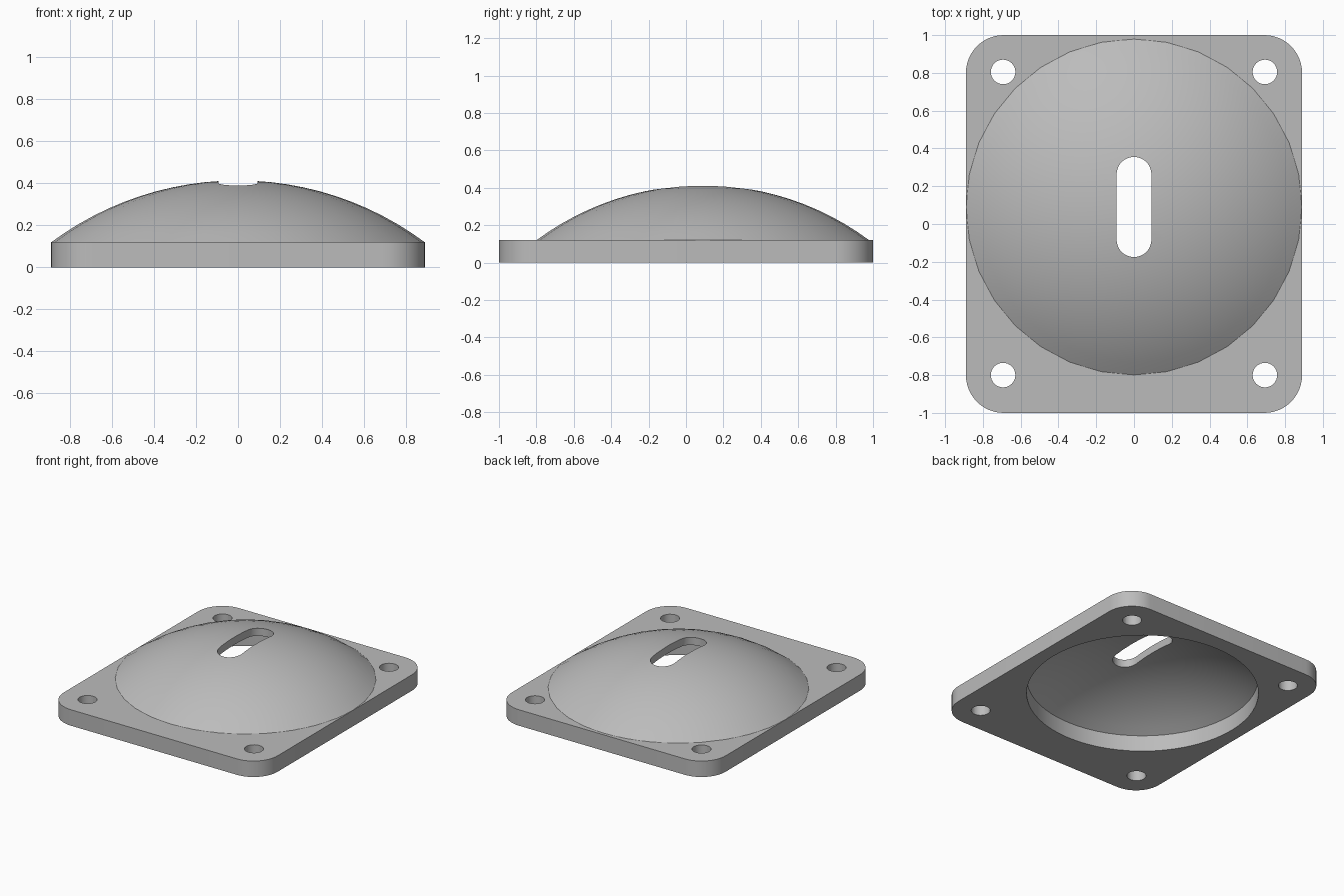
import bpy, bmesh
from math import sin, cos, pi, sqrt, asin, radians

if "Cube" in bpy.data.objects:
    bpy.data.objects.remove(bpy.data.objects["Cube"])

THICK = 0.12                       # plate thickness
CY = 0.09                          # dome and slot centre
RIM, TOP = 0.889, 0.414            # dome rim radius and crown height
INNER = 0.79                       # cavity radius
RISE = TOP - THICK
SPHERE = (RIM ** 2 + RISE ** 2) / (2 * RISE)
SPHERE_Z = TOP - SPHERE

grey = bpy.data.materials.new("plain grey")
grey.use_nodes = True
colour = (0.5, 0.5, 0.5, 1)
grey.diffuse_color = colour
grey.node_tree.nodes["Principled BSDF"].inputs["Base Color"].default_value = colour


def finish(name, bm):
    bmesh.ops.recalc_face_normals(bm, faces=bm.faces)
    mesh = bpy.data.meshes.new(name)
    bm.to_mesh(mesh)
    bm.free()
    mesh.materials.append(grey)
    obj = bpy.data.objects.new(name, mesh)
    bpy.context.collection.objects.link(obj)
    return obj


def rounded_prism(name, hx, hy, r, cy, z0, z1, steps):
    """Upright prism over a rounded rectangle with half sizes hx, hy."""
    bm = bmesh.new()
    points = []
    for i, (sx, sy) in enumerate([(1, 1), (-1, 1), (-1, -1), (1, -1)]):
        for k in range(steps + 1):
            a = pi / 2 * (i + k / steps)
            points.append((sx * (hx - r) + r * cos(a), cy + sy * (hy - r) + r * sin(a), z0))
    face = bm.faces.new([bm.verts.new(p) for p in points])
    bmesh.ops.remove_doubles(bm, verts=bm.verts, dist=0.0001)
    top = bmesh.ops.extrude_face_region(bm, geom=bm.faces[:])["geom"]
    verts = [v for v in top if isinstance(v, bmesh.types.BMVert)]
    bmesh.ops.translate(bm, verts=verts, vec=(0, 0, z1 - z0))
    return finish(name, bm)


def cap_solid(name, sphere_r, rim, foot, foot_z, segments, rings=12):
    """Spherical cap above the plate top, closed by a foot disc below it."""
    bm = bmesh.new()
    end = asin(rim / sphere_r)
    loops = [(sphere_r * sin(end * i / rings), SPHERE_Z + sphere_r * cos(end * i / rings))
             for i in range(1, rings + 1)] + [(foot, foot_z)]
    grid = [[bm.verts.new((r * cos(2 * pi * k / segments), CY + r * sin(2 * pi * k / segments), z))
             for k in range(segments)] for r, z in loops]
    crown = bm.verts.new((0, CY, SPHERE_Z + sphere_r))
    for k in range(segments):
        n = (k + 1) % segments
        bm.faces.new((crown, grid[0][k], grid[0][n]))
        for a, b in zip(grid, grid[1:]):
            bm.faces.new((a[k], b[k], b[n], a[n]))
    bm.faces.new(grid[-1])
    return finish(name, bm)


# Plate and dome
cover = rounded_prism("cover_plate", 0.89, 1.0, 0.2, 0, 0, THICK, 12)
dome = cap_solid("dome_helper", SPHERE, RIM, 0.85, 0.09, 32)

# Hollow underside, vertical through the plate and domed above
inner_sphere = sqrt(INNER ** 2 + (THICK - SPHERE_Z) ** 2)
cavity = cap_solid("cavity_cutter", inner_sphere, INNER, INNER, -0.1, 64)

# Slot through the crown and corner screw holes
slot = rounded_prism("slot_cutter", 0.092, 0.265, 0.0919, CY, 0.2, 0.6, 10)
steps = [("UNION", dome), ("DIFFERENCE", cavity), ("DIFFERENCE", slot)]
for x in (-0.693, 0.693):
    for y in (-0.8, 0.805):
        hole = rounded_prism("screw_hole_cutter", 0.065, 0.065, 0.0649, y, -0.1, 0.3, 8)
        hole.location.x = x
        steps.append(("DIFFERENCE", hole))

for operation, helper in steps:
    mod = cover.modifiers.new(helper.name, "BOOLEAN")
    mod.operation, mod.solver, mod.object = operation, "EXACT", helper

# Bake the cuts, then drop the helpers
bpy.context.view_layer.update()
result = bpy.data.meshes.new_from_object(cover.evaluated_get(bpy.context.evaluated_depsgraph_get()))
cover.modifiers.clear()
cover.data = result
for _, helper in steps:
    bpy.data.objects.remove(helper)

# Smooth curves with crisp edges
bpy.ops.object.select_all(action="DESELECT")
cover.select_set(True)
bpy.context.view_layer.objects.active = cover
bpy.ops.object.shade_smooth_by_angle(angle=radians(25))
